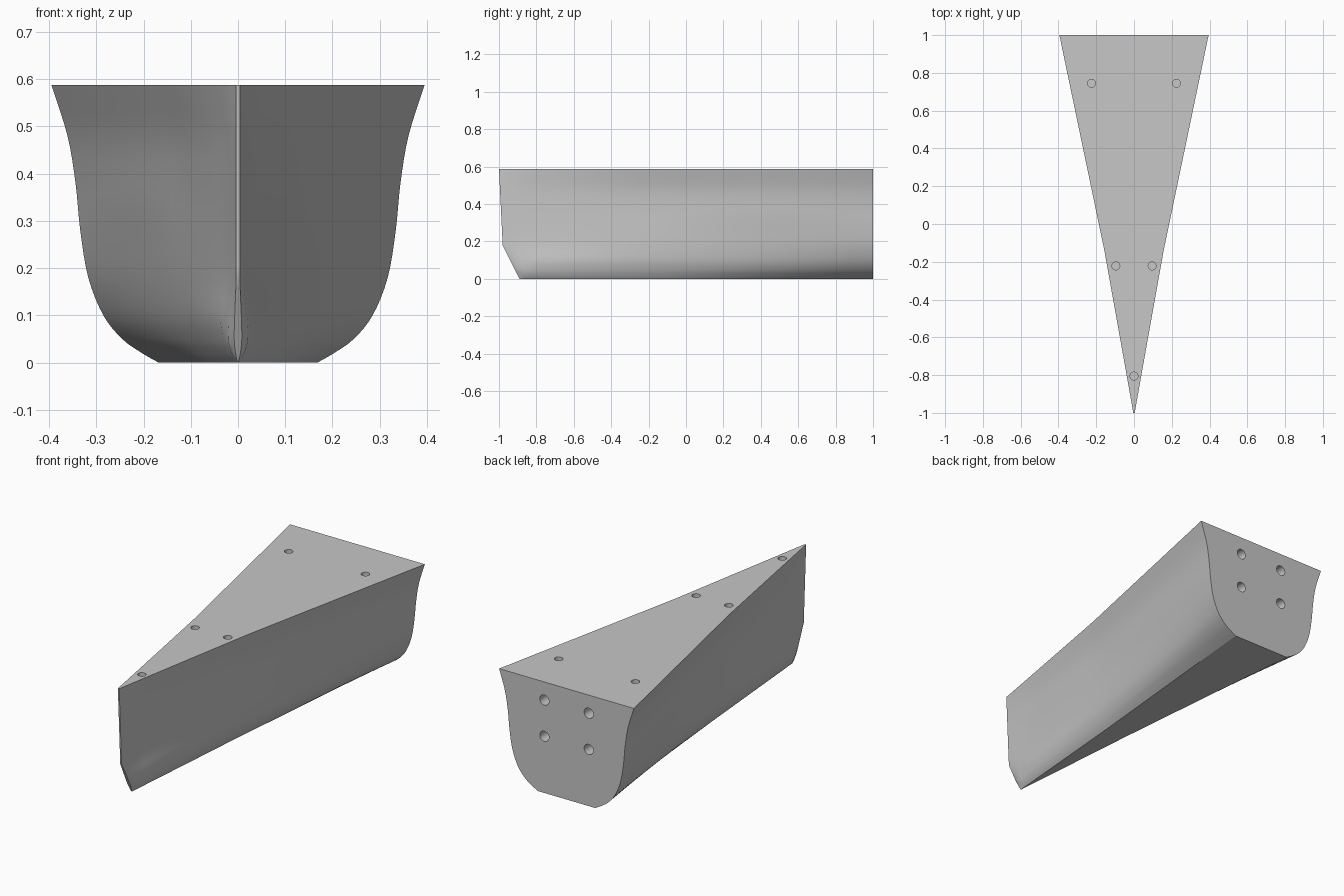
import bpy, bmesh, math
from mathutils import Matrix, Vector

if "Cube" in bpy.data.objects:
    bpy.data.objects.remove(bpy.data.objects["Cube"])

# Half-width of the hull at each key height, for five stations along y
Z = [0, .02, .05, .10, .18, .28, .38, .48, .588]
STEM = [.001, .005, .008, .007, .004, .004, .004, .004, .004]
NOSE = [.002, .013, .021, .019, .011, .009, .009, .010, .0125]
FORE = [.008, .020, .031, .037, .027, .024, .025, .028, .039]
MID = [.062, .076, .092, .108, .116, .119, .121, .130, .157]
STERN = [.168, .203, .245, .285, .317, .334, .344, .361, .395]


def smooth(vals, steps=4):
    """Catmull-Rom refinement of a list of values."""
    out = []
    for i in range(len(vals) - 1):
        a, b = vals[i], vals[i + 1]
        p = vals[i - 1] if i else 2 * a - b
        n = vals[i + 2] if i + 2 < len(vals) else 2 * b - a
        for s in range(steps):
            t = s / steps
            out.append(.5 * (2 * a + (b - p) * t + (2 * p - 5 * a + 4 * b - n) * t * t
                             + (3 * a - p - 3 * b + n) * t ** 3))
    return out + [vals[-1]]


def lerp(a, b, t):
    return a + (b - a) * t


def stem_y(z):
    """Raked stem with a chamfered forefoot."""
    if z < .18:
        return -.89 - .09 * z / .18
    return -.98 - .02 * (z - .18) / .408


def nose_y(z):
    return lerp(stem_y(z), -.8, .25)


def at(y):
    return lambda z: y


heights = smooth(Z)
# start widths, end widths, start y, end y, steps, hollow of the bilge
spans = [(STEM, NOSE, stem_y, nose_y, 2, 0), (NOSE, FORE, nose_y, at(-.8), 4, 0),
         (FORE, MID, at(-.8), at(-.14), 6, 0), (MID, STERN, at(-.14), at(1), 10, .035)]
sections = []
for a, b, ya, yb, count, sag in spans:
    a, b = smooth(a), smooth(b)
    for k in range(count + (b[-1] > .39)):
        t = k / count
        sections.append([(lerp(wa, wb, t)
                          - sag * t * (1 - t) * math.sin(math.pi * min(1, z / .35)),
                          lerp(ya(z), yb(z), t), z)
                         for wa, wb, z in zip(a, b, heights)])

# Hull: rings of right side going up, then left side going down
bm = bmesh.new()
rings = []
for sec in sections:
    right = [bm.verts.new(p) for p in sec]
    left = [bm.verts.new((-x, y, z)) for x, y, z in reversed(sec)]
    rings.append(right + left)
n = len(rings[0])
for r0, r1 in zip(rings, rings[1:]):
    for i in range(n):
        j = (i + 1) % n
        bm.faces.new((r0[i], r0[j], r1[j], r1[i]))
bm.faces.new(rings[-1])
bow = rings[0]
for i in range(n // 2 - 1):
    bm.faces.new((bow[i], bow[n - 1 - i], bow[n - 2 - i], bow[i + 1]))
bmesh.ops.recalc_face_normals(bm, faces=bm.faces)
mesh = bpy.data.meshes.new("hull")
bm.to_mesh(mesh)
bm.free()
hull = bpy.data.objects.new("hull", mesh)
bpy.context.collection.objects.link(hull)
grey = bpy.data.materials.new("plain grey")
grey.diffuse_color = (.57, .57, .57, 1)
grey.use_nodes = True
grey.node_tree.nodes["Principled BSDF"].inputs["Base Color"].default_value = grey.diffuse_color
mesh.materials.append(grey)

# Bolt holes: five in the deck, four in the transom
bm = bmesh.new()


def drill(center, radius, depth, rot):
    bmesh.ops.create_cone(bm, cap_ends=True, segments=24, radius1=radius, radius2=radius,
                          depth=2 * depth, matrix=Matrix.Translation(Vector(center)) @ rot)


upright = Matrix.Identity(4)
lying = Matrix.Rotation(math.pi / 2, 4, 'X')
drill((0, -.805, .588), .021, .09, upright)
for side in (-1, 1):
    drill((side * .225, .745, .588), .021, .1, upright)
    drill((side * .096, -.222, .588), .021, .1, upright)
    for z in (.30, .492):
        drill((side * .13, 1, z), .027, .1, lying)
cut_mesh = bpy.data.meshes.new("hole_cutter")
bm.to_mesh(cut_mesh)
bm.free()
cut_mesh.materials.append(grey)
cutter = bpy.data.objects.new("hole_cutter", cut_mesh)
bpy.context.collection.objects.link(cutter)
cutter.hide_render = True

# Cut the holes, then smooth the hull sides
bpy.context.view_layer.objects.active = hull
hull.select_set(True)
mod = hull.modifiers.new("holes", 'BOOLEAN')
mod.operation = 'DIFFERENCE'
mod.solver = 'EXACT'
mod.object = cutter
bpy.ops.object.modifier_apply(modifier=mod.name)
bpy.data.objects.remove(cutter)
bpy.ops.object.shade_smooth_by_angle(angle=math.radians(28))
